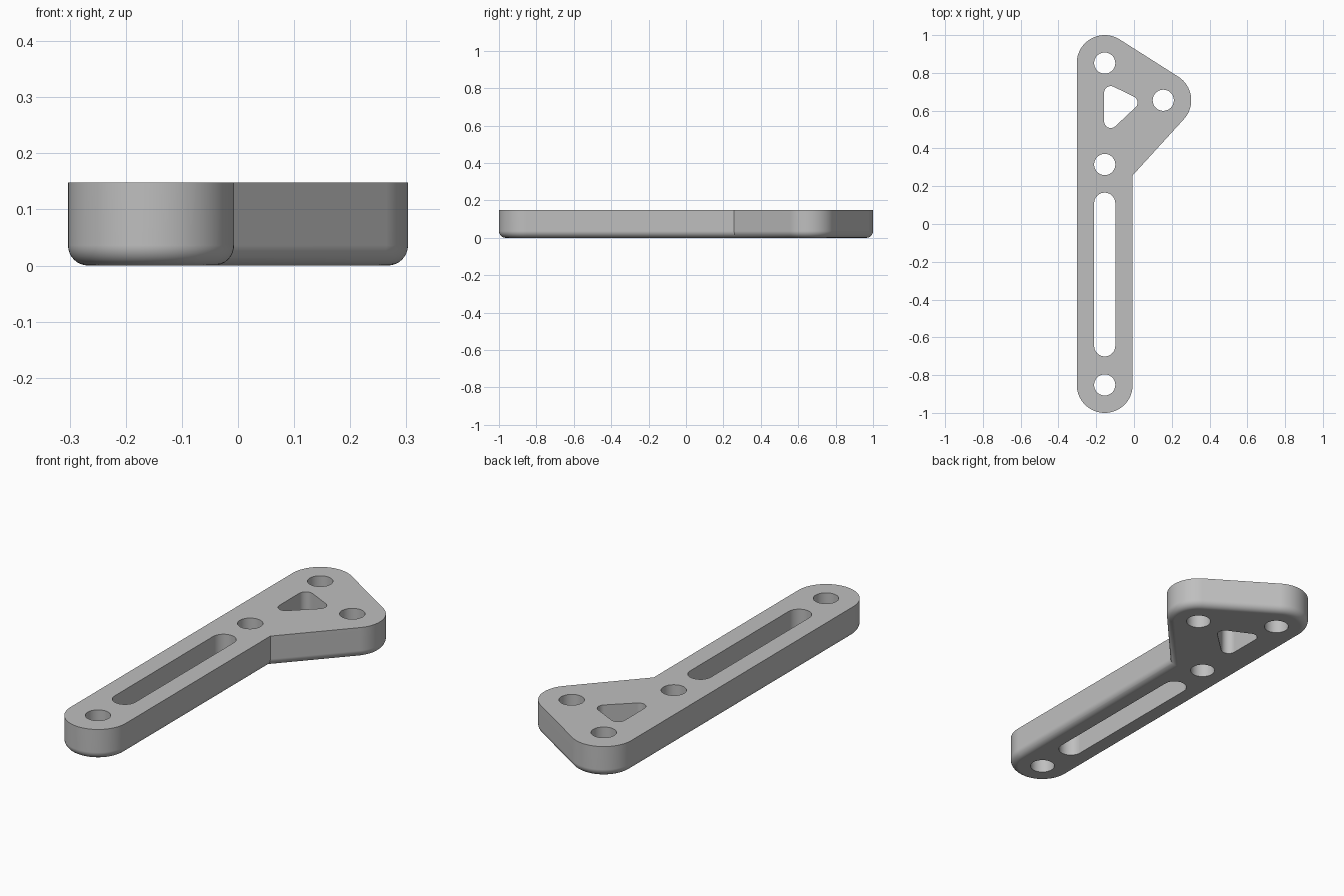
import bpy
import bmesh
from math import cos, sin, pi, radians
from mathutils import Vector

cube = bpy.data.objects.get("Cube")
if cube:
    bpy.data.objects.remove(cube)

HEIGHT, EDGE, RADIUS, HOLE = 0.148, 0.036, 0.148, 0.056
BACK, SIDE = Vector((-0.155, 0.852)), Vector((0.155, 0.655))
ELBOW, FRONT = Vector((-0.155, 0.315)), Vector((-0.155, -0.852))

grey = bpy.data.materials.new("light grey")
grey.use_nodes = True
grey.diffuse_color = (0.52, 0.52, 0.52, 1)
grey.node_tree.nodes["Principled BSDF"].inputs["Base Color"].default_value = (0.52, 0.52, 0.52, 1)


def arc(centre, radius, start, end, steps=20):
    return [centre + radius * Vector((cos(a), sin(a)))
            for a in (start + (end - start) * i / steps for i in range(steps + 1))]


def rounded_hull(centres, radius):
    """Counter-clockwise outline around circles; one centre gives a circle."""
    count = len(centres)
    if count == 1:
        return arc(centres[0], radius, 0, 2 * pi, 48)[:-1]
    points = []
    for i, c in enumerate(centres):
        before = c - centres[i - 1]
        after = centres[(i + 1) % count] - c
        start = Vector((before.y, -before.x))
        turn = -before.angle_signed(after) if count > 2 else pi
        angle = -Vector((1, 0)).angle_signed(start)
        points += arc(c, radius, angle, angle + turn)
    return points


def bracket_outline(radius):
    """Arm and triangular head, with the sharp inner corner where they meet."""
    along = (SIDE - ELBOW).normalized()
    normal = Vector((along.y, -along.x))
    low = ELBOW + normal * radius
    x = ELBOW.x + radius
    corner = Vector((x, low.y + (x - low.x) * along.y / along.x))
    edge = SIDE - BACK
    lower = -Vector((1, 0)).angle_signed(normal)
    upper = -Vector((1, 0)).angle_signed(Vector((-edge.y, edge.x)))
    return (arc(FRONT, radius, pi, 2 * pi, 32) + [corner]
            + arc(SIDE, radius, lower, upper, 32)
            + arc(BACK, radius, upper, pi, 32))


def loft(name, layers):
    """Closed solid through matching outlines given as (z, points)."""
    bm = bmesh.new()
    rings = [[bm.verts.new((p.x, p.y, z)) for p in points] for z, points in layers]
    for low, high in zip(rings, rings[1:]):
        for i in range(len(low)):
            j = (i + 1) % len(low)
            bm.faces.new((low[i], low[j], high[j], high[i]))
    bm.faces.new(rings[0][::-1])
    bm.faces.new(rings[-1])
    bmesh.ops.recalc_face_normals(bm, faces=bm.faces)
    mesh = bpy.data.meshes.new(name)
    bm.to_mesh(mesh)
    bm.free()
    mesh.materials.append(grey)
    obj = bpy.data.objects.new(name, mesh)
    bpy.context.collection.objects.link(obj)
    return obj


# Plate with a rounded lower edge
layers = []
for i in range(9):
    a = pi / 2 * i / 8
    layers.append((EDGE * (1 - cos(a)), bracket_outline(RADIUS - EDGE * (1 - sin(a)))))
layers.append((HEIGHT, bracket_outline(RADIUS)))
bracket = loft("bracket_plate", layers)

# Round holes, long slot and triangular window
openings = {
    "back_hole": ([BACK], HOLE),
    "side_hole": ([SIDE], HOLE),
    "elbow_hole": ([ELBOW], HOLE),
    "front_hole": ([FRONT], HOLE),
    "slot": ([Vector((-0.155, -0.645)), Vector((-0.155, 0.11))], HOLE),
    "window": ([Vector((-0.123, 0.543)), Vector((-0.016, 0.643)),
                Vector((-0.123, 0.695))], 0.035),
}
cutters = []
for name, (centres, radius) in openings.items():
    outline = rounded_hull(centres, radius)
    cutter = loft(name + "_cutter", [(-0.1, outline), (HEIGHT + 0.1, outline)])
    cutter.hide_render = True
    cutters.append(cutter)
    cut = bracket.modifiers.new(name, 'BOOLEAN')
    cut.operation, cut.solver, cut.object = 'DIFFERENCE', 'EXACT', cutter

# Apply the cuts, then shade smoothly with crisp edges
bpy.ops.object.select_all(action='DESELECT')
bracket.select_set(True)
bpy.context.view_layer.objects.active = bracket
for modifier in list(bracket.modifiers):
    bpy.ops.object.modifier_apply(modifier=modifier.name)
for cutter in cutters:
    bpy.data.objects.remove(cutter)
bpy.ops.object.shade_smooth_by_angle(angle=radians(30))
weighted = bracket.modifiers.new("even_shading", 'WEIGHTED_NORMAL')
weighted.keep_sharp = True
